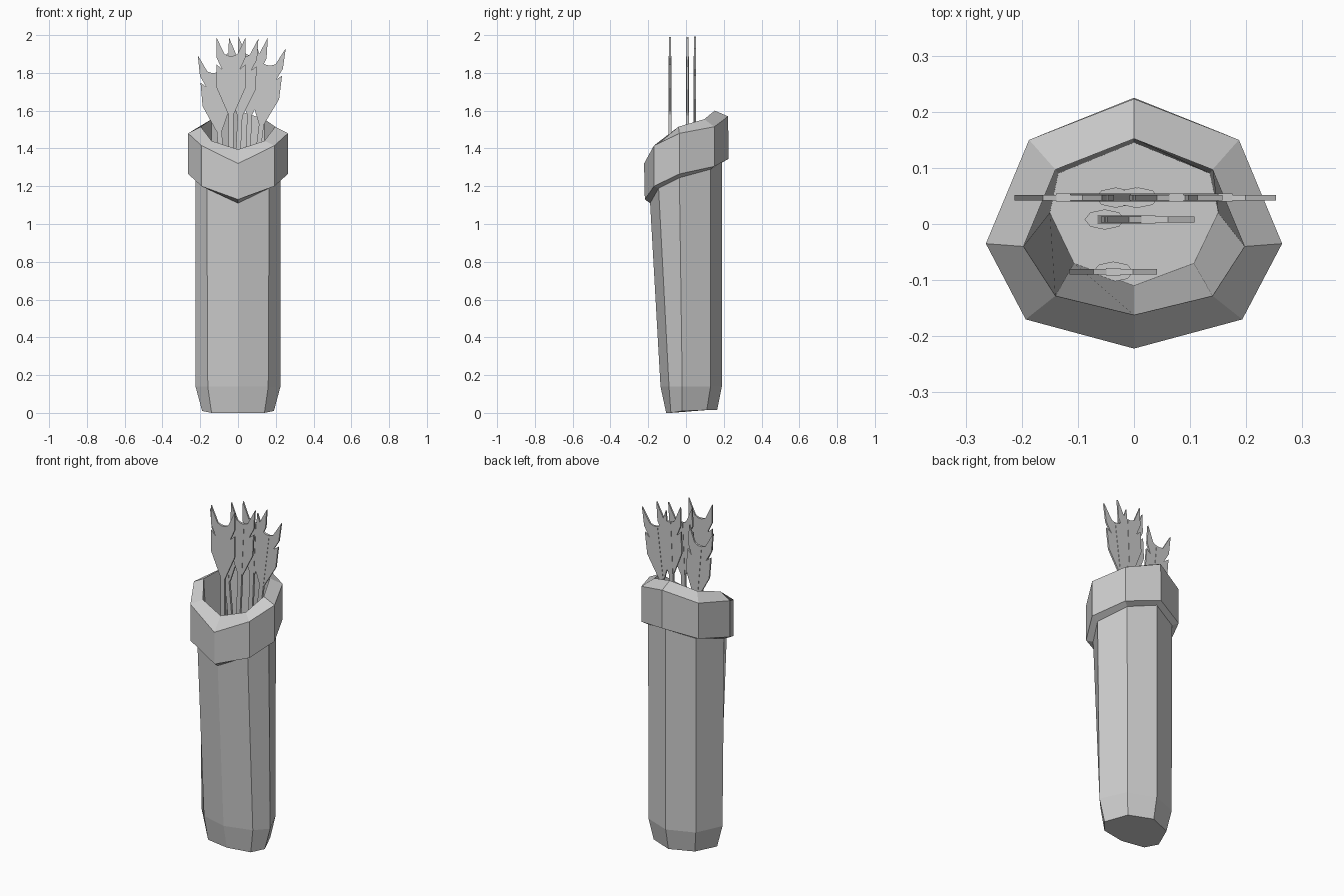
import bpy
import bmesh
from mathutils import Matrix

cube = bpy.data.objects.get("Cube")
if cube:
    bpy.data.objects.remove(cube, do_unlink=True)

grey = bpy.data.materials.new("plain grey")
grey.use_nodes = True
grey.diffuse_color = (0.6, 0.6, 0.6, 1)
grey.node_tree.nodes["Principled BSDF"].inputs["Base Color"].default_value = (0.6, 0.6, 0.6, 1)


def finish(name, bm):
    bmesh.ops.recalc_face_normals(bm, faces=bm.faces)
    mesh = bpy.data.meshes.new(name)
    bm.to_mesh(mesh)
    bm.free()
    mesh.materials.append(grey)
    obj = bpy.data.objects.new(name, mesh)
    bpy.context.collection.objects.link(obj)
    return obj


def ring(half):
    """Mirror five points (back to front) into an eight-sided ring."""
    return half + [(-x, y, z) for x, y, z in reversed(half[1:-1])]


def loft(name, halves, cap_first=False, cap_last=False, closed=False):
    bm = bmesh.new()
    loops = [[bm.verts.new(p) for p in ring(h)] for h in halves]
    pairs = list(zip(loops, loops[1:]))
    if closed:
        pairs.append((loops[-1], loops[0]))
    for a, b in pairs:
        for i in range(len(a)):
            j = (i + 1) % len(a)
            bm.faces.new((a[i], a[j], b[j], b[i]))
    if cap_first:
        bm.faces.new(loops[0])
    if cap_last:
        bm.faces.new(loops[-1])
    return finish(name, bm)


# Cross-sections, each listed from the back round the left side to the front
base = [(0, .165, .015), (.135, .11, .015), (.19, -.02, .01), (.14, -.08, 0), (0, -.105, 0)]
hip = [(0, .19, .14), (.155, .13, .14), (.225, -.02, .14), (.16, -.09, .14), (0, -.135, .14)]
neck = [(0, .19, 1.33), (.157, .13, 1.29), (.226, -.035, 1.245), (.165, -.145, 1.19), (0, -.19, 1.11)]
low = [(0, .225, 1.345), (.187, .15, 1.305), (.264, -.035, 1.265), (.193, -.17, 1.2), (0, -.218, 1.13)]
high = [(0, .223, 1.57), (.187, .15, 1.515), (.264, -.035, 1.48), (.193, -.17, 1.415), (0, -.222, 1.32)]
rim = [(0, .152, 1.6), (.14, .097, 1.555), (.197, -.04, 1.515), (.14, -.128, 1.44), (0, -.162, 1.395)]
floor = [(0, .145, .15), (.135, .09, .15), (.15, .02, .15), (.107, -.07, .15), (0, -.11, .15)]

# Tapered case with its chamfered foot, the slanted collar and the hollow inside
loft("quiver_body", [base, hip, neck], cap_first=True)
loft("quiver_collar", [neck, low, high, rim])
loft("quiver_lining", [rim, floor], cap_last=True)

# Half outline of the feathers: width and distance below the tips
FEATHER = [(.012, -.10), (.035, -.09), (.078, 0), (.076, -.11), (.048, -.17),
           (.076, -.145), (.076, -.27), (.014, -.41)]


def arrow(number, y, foot_x, top_x, top_z):
    foot_z = .2
    length = top_z - foot_z
    # Lean the upright arrow sideways
    lean = Matrix.Identity(4)
    lean[0][2] = (top_x - foot_x) / length
    lean[2][0] = -lean[0][2]
    place = Matrix.Translation((foot_x, y, foot_z)) @ lean

    # Notched feathers as a thin plate
    bm = bmesh.new()
    outline = FEATHER + [(-x, z) for x, z in reversed(FEATHER)]
    face = bm.faces.new([bm.verts.new((x, -.005, length + z)) for x, z in outline])
    made = bmesh.ops.extrude_face_region(bm, geom=[face])
    bmesh.ops.translate(bm, vec=(0, .01, 0),
                        verts=[v for v in made["geom"] if isinstance(v, bmesh.types.BMVert)])
    bmesh.ops.transform(bm, matrix=place, verts=bm.verts)
    finish(f"arrow_feathers_{number}", bm)

    # Square shaft
    bm = bmesh.new()
    shaft = length - .1
    size = Matrix.Diagonal((.026, .014, shaft, 1))
    bmesh.ops.create_cube(bm, size=1, matrix=place @ Matrix.Translation((0, 0, shaft / 2)) @ size)
    finish(f"arrow_shaft_{number}", bm)

    # Flattened head, point down
    bm = bmesh.new()
    bmesh.ops.create_cone(bm, cap_ends=True, segments=8, radius1=0, radius2=.036, depth=.12,
                          matrix=place @ Matrix.Diagonal((1, .5, 1, 1)))
    bmesh.ops.remove_doubles(bm, verts=bm.verts, dist=.0001)
    finish(f"arrow_head_{number}", bm)


arrows = [(-.085, -.037, -.037, 1.99), (.008, -.055, .03, 1.985), (.047, 0, .08, 1.99),
          (.047, .013, -.135, 1.9), (.047, -.04, .175, 1.94)]
for n, spec in enumerate(arrows, 1):
    arrow(n, *spec)
